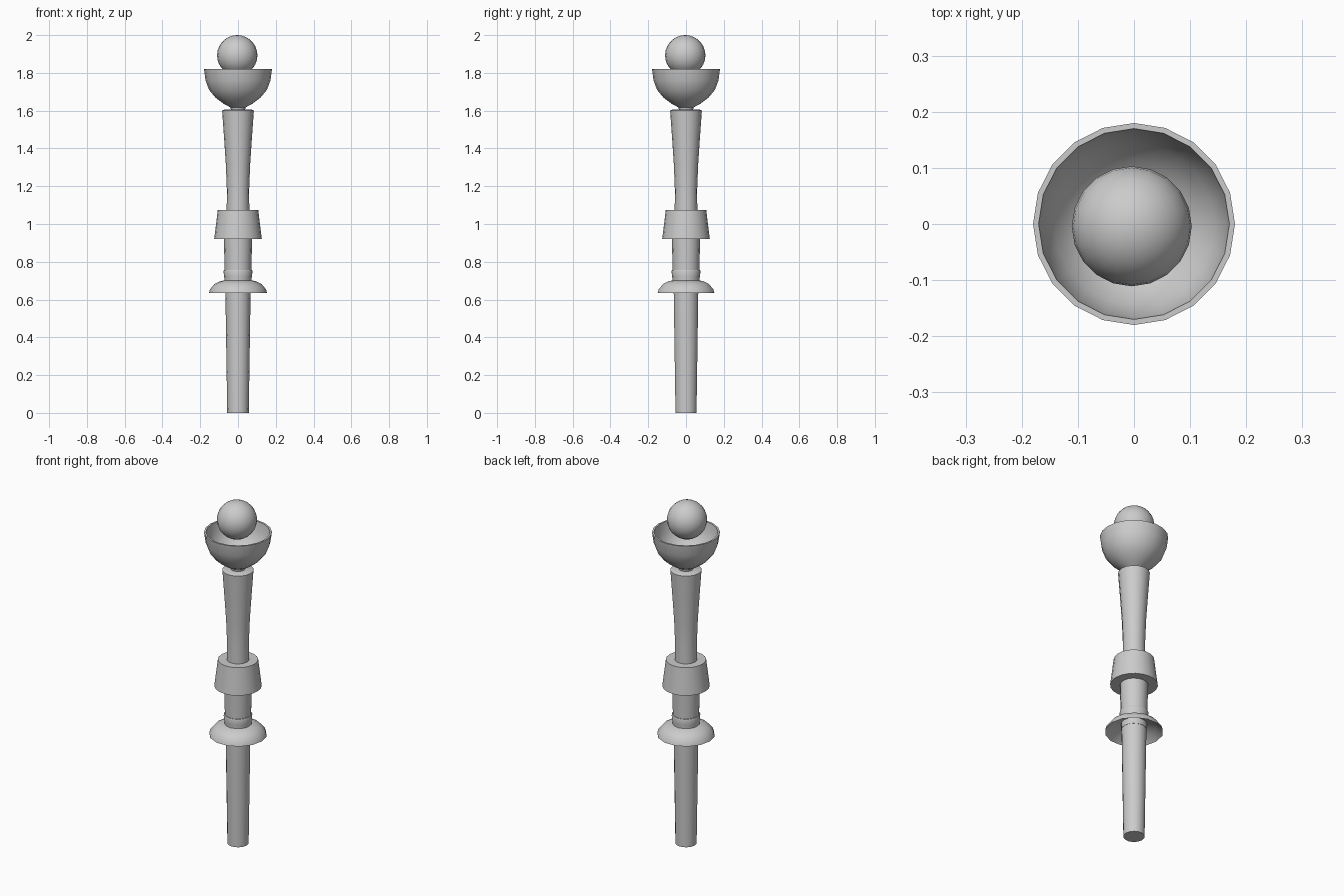
import bpy, bmesh, math

if "Cube" in bpy.data.objects:
    bpy.data.objects.remove(bpy.data.objects["Cube"])


def lathe(name, profile, sides, angle=35):
    """Revolve (radius, z) points around z; radius 0 closes an end."""
    bm = bmesh.new()
    rings = []
    for r, z in profile:
        if r == 0:
            rings.append([bm.verts.new((0, 0, z))] * sides)
        else:
            rings.append([bm.verts.new((r * math.cos(2 * math.pi * i / sides),
                                        r * math.sin(2 * math.pi * i / sides), z))
                          for i in range(sides)])
    for a, b in zip(rings, rings[1:]):
        for i in range(sides):
            j = (i + 1) % sides
            bm.faces.new(list(dict.fromkeys((a[i], a[j], b[j], b[i]))))
    bmesh.ops.recalc_face_normals(bm, faces=bm.faces)
    mesh = bpy.data.meshes.new(name)
    bm.to_mesh(mesh)
    bm.free()
    obj = bpy.data.objects.new(name, mesh)
    bpy.context.collection.objects.link(obj)
    smooth(obj, angle)
    return obj


def smooth(obj, angle=35):
    bpy.ops.object.select_all(action='DESELECT')
    obj.select_set(True)
    bpy.context.view_layer.objects.active = obj
    bpy.ops.object.shade_smooth_by_angle(angle=math.radians(angle))


# Handle below the guard
lathe("grip", [(0, 0), (0.057, 0), (0.067, 0.66), (0, 0.66)], 14)

# Domed guard, hollow underneath
lathe("guard", [(0.066, 0.685), (0.115, 0.668), (0.154, 0.635), (0.148, 0.655),
                (0.125, 0.682), (0.098, 0.696), (0.07, 0.702)], 14, 40)

# Small ring above the guard
lathe("ring", [(0.068, 0.70), (0.072, 0.70), (0.073, 0.72), (0.077, 0.75),
               (0.074, 0.757), (0.066, 0.757)], 16)

# Middle shaft section
lathe("middle_shaft", [(0, 0.65), (0.068, 0.65), (0.075, 0.93), (0, 0.93)], 16)

# Tapered collar
lathe("collar", [(0, 0.92), (0.126, 0.92), (0.107, 1.075), (0, 1.075)], 20)

# Flared upper shaft
lathe("upper_shaft", [(0, 1.05), (0.06, 1.05), (0.059, 1.18), (0.064, 1.31),
                      (0.074, 1.46), (0.084, 1.60), (0.074, 1.605), (0, 1.605)], 16)

# Bowl: outer wall, rim, inner wall
lathe("bowl", [(0, 1.60), (0.036, 1.60), (0.04, 1.617), (0.078, 1.638), (0.12, 1.67),
               (0.153, 1.71), (0.172, 1.76), (0.18, 1.82), (0.17, 1.82),
               (0.163, 1.765), (0.144, 1.718), (0.113, 1.68), (0.072, 1.65),
               (0.03, 1.635), (0, 1.633)], 20, 45)

# Ball hovering in the bowl
bpy.ops.mesh.primitive_uv_sphere_add(segments=20, ring_count=14, radius=0.107,
                                     location=(-0.004, -0.004, 1.893))
ball = bpy.context.object
ball.name = "ball"
smooth(ball)
